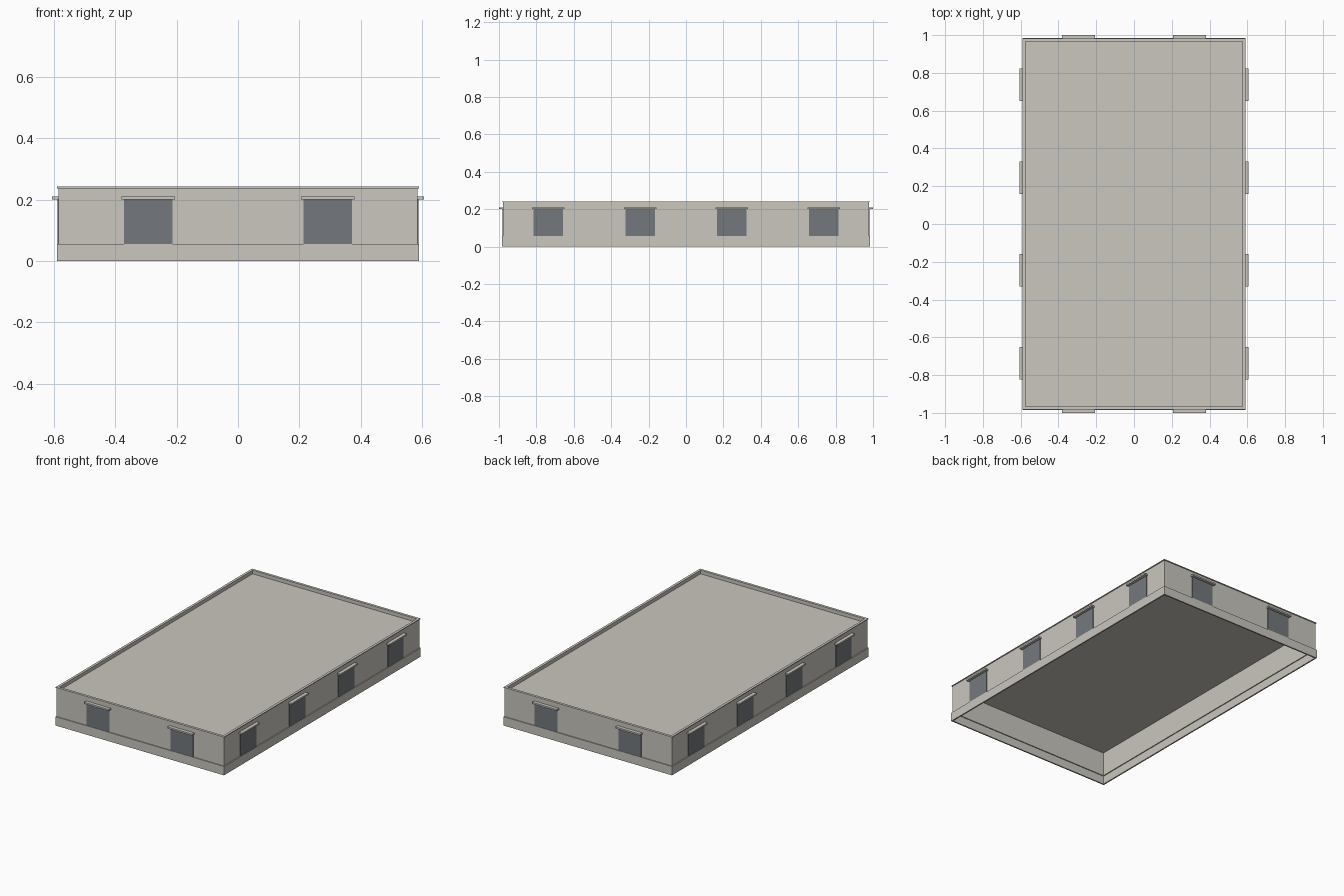
import bpy
import bmesh

cube = bpy.data.objects.get("Cube")
if cube:
    bpy.data.objects.remove(cube, do_unlink=True)


def material(name, rgb):
    mat = bpy.data.materials.new(name)
    mat.use_nodes = True
    color = (*rgb, 1.0)
    mat.diffuse_color = color
    mat.node_tree.nodes["Principled BSDF"].inputs["Base Color"].default_value = color
    return mat


plaster = material("warm grey plaster", (0.59, 0.57, 0.52))
glass = material("slate grey glass", (0.175, 0.19, 0.205))


def finish(name, bm, mat):
    bmesh.ops.recalc_face_normals(bm, faces=bm.faces)
    mesh = bpy.data.meshes.new(name)
    bm.to_mesh(mesh)
    bm.free()
    mesh.materials.append(mat)
    obj = bpy.data.objects.new(name, mesh)
    bpy.context.collection.objects.link(obj)
    return obj


def box(name, low, high, mat):
    """Box between two opposite corners."""
    bm = bmesh.new()
    bmesh.ops.create_cube(bm, size=1)
    for v in bm.verts:
        v.co = [(a + b) / 2 + c * (b - a) for a, b, c in zip(low, high, v.co)]
    return finish(name, bm, mat)


def frame(name, half_x, half_y, thick, z0, z1, mat):
    """Hollow rectangular band, open above and below."""
    bm = bmesh.new()
    loops = []
    for inset, z in ((0, z0), (0, z1), (thick, z1), (thick, z0)):
        x, y = half_x - inset, half_y - inset
        loops.append([bm.verts.new((sx * x, sy * y, z))
                      for sx, sy in ((-1, -1), (1, -1), (1, 1), (-1, 1))])
    for i in range(4):
        a, b = loops[i], loops[(i + 1) % 4]
        for j in range(4):
            k = (j + 1) % 4
            bm.faces.new((a[j], a[k], b[k], b[j]))
    return finish(name, bm, mat)


WALL_X, WALL_Y = 0.585, 0.978
BASE_TOP, TOP = 0.056, 0.242

# Shell: plinth, walls, coping lip and recessed roof
frame("plinth", WALL_X + 0.006, WALL_Y + 0.006, 0.009, 0, BASE_TOP, plaster)
frame("walls", WALL_X, WALL_Y, 0.009, BASE_TOP - 0.003, TOP - 0.004, plaster)
frame("coping", WALL_X + 0.005, WALL_Y + 0.005, 0.016, TOP - 0.005, TOP, plaster)
box("roof", (0.006 - WALL_X, 0.006 - WALL_Y, 0.207),
    (WALL_X - 0.006, WALL_Y - 0.006, 0.218), plaster)


def wall_plate(name, side, axis, centre, half, depth, z0, z1, mat):
    """Box standing out from one wall; axis 0 is a side wall, 1 an end wall."""
    wall = (WALL_X, WALL_Y)[axis]
    span = sorted((side * (wall - 0.003), side * (wall + depth)))
    low, high = [0, 0, z0], [0, 0, z1]
    low[axis], high[axis] = span
    low[1 - axis], high[1 - axis] = centre - half, centre + half
    return box(name, low, high, mat)


# Windows with a small canopy above each
for axis, wall_names, centres in (
        (0, {-1: "right", 1: "left"}, (-0.737, -0.245, 0.245, 0.737)),
        (1, {-1: "front", 1: "back"}, (-0.293, 0.293))):
    for side, wall_name in wall_names.items():
        for n, c in enumerate(centres, 1):
            wall_plate(f"{wall_name}_window_{n}", side, axis, c, 0.079,
                       0.004, BASE_TOP, 0.202, glass)
            wall_plate(f"{wall_name}_canopy_{n}", side, axis, c, 0.087,
                       0.022, 0.2, 0.21, plaster)
